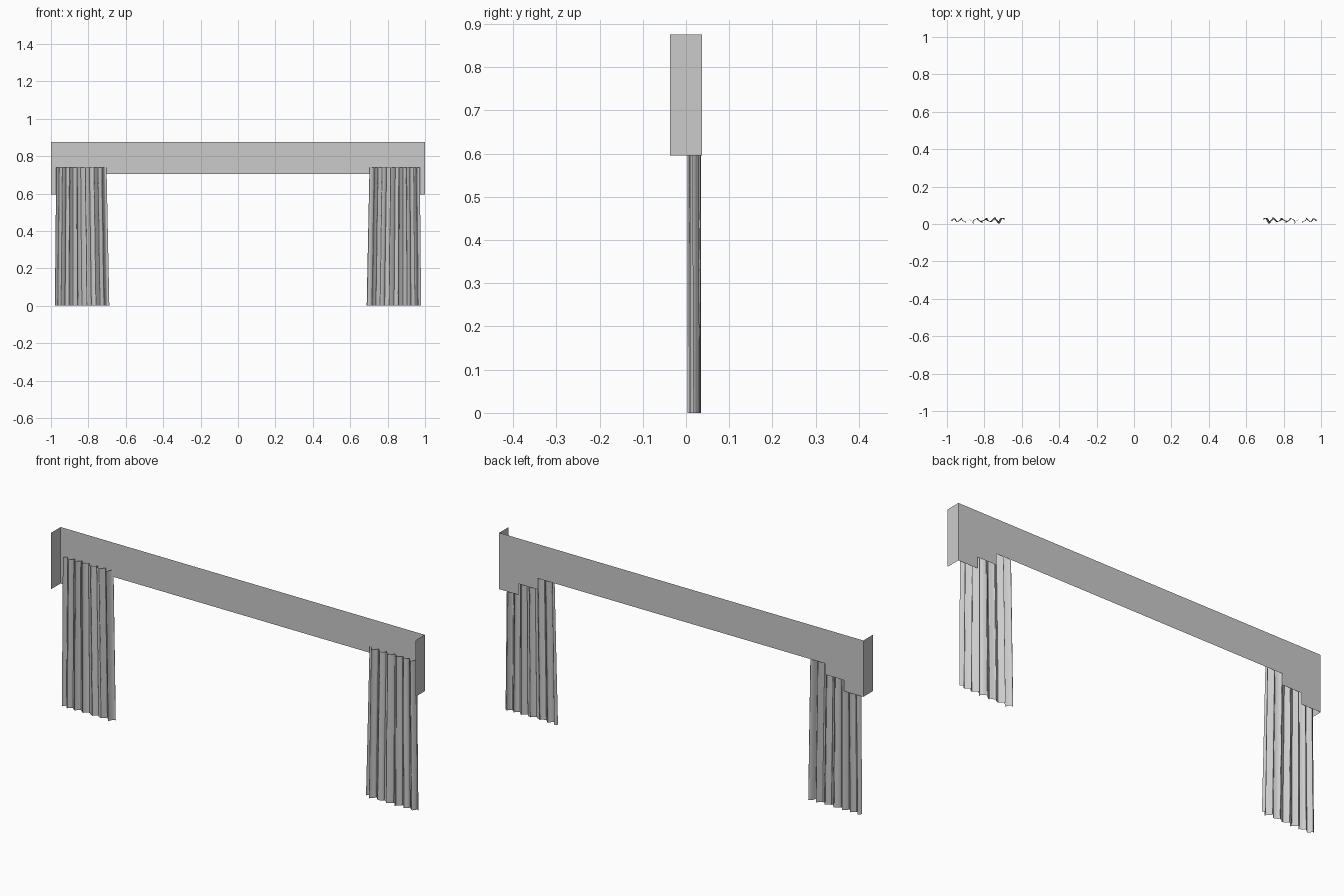
import bpy, bmesh, math

if "Cube" in bpy.data.objects:
    bpy.data.objects.remove(bpy.data.objects["Cube"])


def finish(bm, name, smooth=False):
    mesh = bpy.data.meshes.new(name)
    bm.to_mesh(mesh)
    bm.free()
    for p in mesh.polygons:
        p.use_smooth = smooth
    ob = bpy.data.objects.new(name, mesh)
    bpy.context.collection.objects.link(ob)
    return ob


# Valance: one folded sheet, stepped lower edge, short returns at both ends
def valance():
    bm = bmesh.new()
    top, low, mid, high = 0.875, 0.595, 0.65, 0.705
    back, front = 0.037, -0.037
    half = [(1.0, low), (0.895, low), (0.895, mid), (0.79, mid), (0.79, high)]
    outline = half + [(-x, z) for x, z in reversed(half)] + [(-1, top), (1, top)]
    v = [bm.verts.new((x, back, z)) for x, z in outline]
    bm.faces.new(v)
    n = len(half)
    for lower, upper, s in ((v[0], v[-1], 1), (v[2 * n - 1], v[-2], -1)):
        bm.faces.new((lower, upper,
                      bm.verts.new((s, front, top)), bm.verts.new((s, front, low))))
    bmesh.ops.recalc_face_normals(bm, faces=bm.faces)
    return finish(bm, "valance")


# Curtain: pleated sheet that flares slightly towards the hem
def curtain(name, side):
    bm = bmesh.new()
    cols, rows, folds = 130, 8, 6.5
    grid = []
    for r in range(rows + 1):
        t = r / rows                      # 0 at hem, 1 at top
        inner = 0.688 + 0.015 * t
        outer = 0.979 - 0.007 * t
        row = []
        for c in range(cols + 1):
            u = c / cols
            ph = 2 * math.pi * folds * u + 0.7 * math.sin(7 * u + 0.6 * t)
            depth = 0.0125 + 0.0025 * math.sin(11 * u + 1)
            y = 0.020 + depth * math.sin(ph) + 0.002 * math.sin(2.3 * ph + 1)
            y = min(max(y, 0.004), 0.0355)
            sway = 0.007 * math.sin(2 * ph + 0.5) * math.sin(math.pi * u)
            x = inner + (outer - inner) * u + sway
            row.append(bm.verts.new((side * x, y, 0.74 * t)))
        grid.append(row)
    for a, b in zip(grid, grid[1:]):
        for c in range(cols):
            q = (a[c], a[c + 1], b[c + 1], b[c])
            bm.faces.new(q if side > 0 else q[::-1])
    return finish(bm, name, smooth=True)


valance()
curtain("curtain_left", -1)
curtain("curtain_right", 1)
